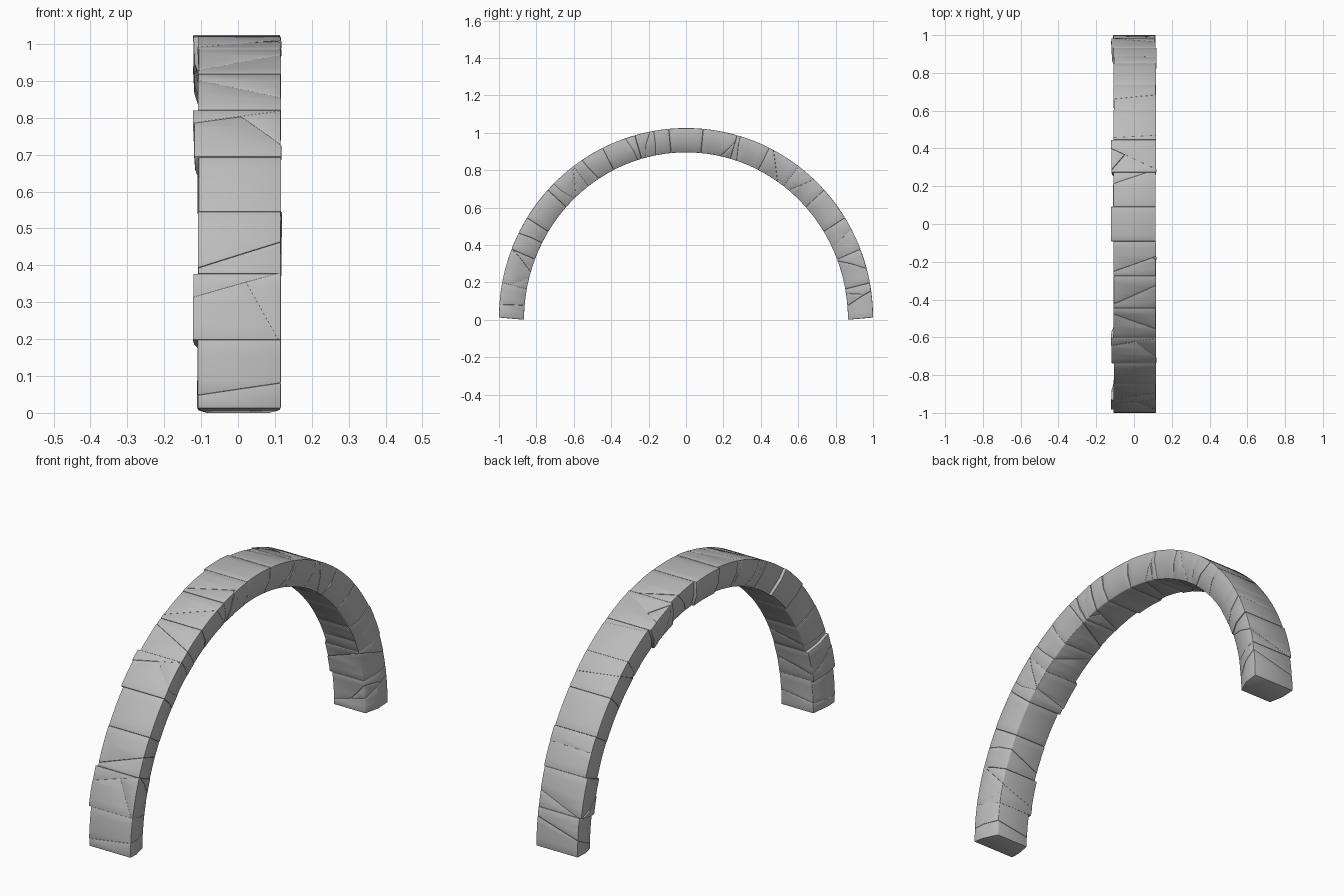
import bpy, bmesh, math, random
from mathutils import Vector

random.seed(7)
if "Cube" in bpy.data.objects:
    bpy.data.objects.remove(bpy.data.objects["Cube"])

BLOCKS = 17
RINGS = 6
PROUD = {1, 4, 8, 10, 15}      # blocks that stick out on the -x side

stone = bpy.data.materials.new("grey_stone")
stone.use_nodes = True
GREY = (0.5, 0.5, 0.5, 1)
stone.diffuse_color = GREY
stone.node_tree.nodes["Principled BSDF"].inputs["Base Color"].default_value = GREY


def arch_point(t, depth, x):
    """Point on the arch: depth 0 is the outer curve, 1 the inner curve."""
    outer = Vector((0, -math.cos(t), 0.012 + 1.013 * math.sin(t)))
    inner = Vector((0, -0.866 * math.cos(t), 0.895 * math.sin(t)))
    p = outer.lerp(inner, depth)
    p.x = x
    return p


def block_mesh(t0, t1, left, right, ridge):
    """Wedge stone with a flat back and hewn, chamfered inner edges."""
    bm = bmesh.new()
    rings = []
    for i in range(RINGS):
        t = t0 + (t1 - t0) * i / (RINGS - 1)
        # the side ridge slants from one end of the stone to the other
        r = ridge[0] + (ridge[1] - ridge[0]) * i / (RINGS - 1)
        section = [(0, right), (r, right - 0.003), (1, right - 0.028),
                   (1, left + 0.024), (r, left + 0.003), (0, left)]
        rings.append([bm.verts.new(arch_point(t, d, x)) for d, x in section])
    for a, b in zip(rings, rings[1:]):
        for j in range(len(a)):
            k = (j + 1) % len(a)
            bm.faces.new((a[j], a[k], b[k], b[j]))
    bm.faces.new(rings[0])
    bm.faces.new(rings[-1])
    bmesh.ops.recalc_face_normals(bm, faces=bm.faces)
    return bm


def cut(bm, point, normal):
    """Keep the part of the stone behind the plane and close it."""
    bmesh.ops.bisect_plane(bm, geom=bm.verts[:] + bm.edges[:] + bm.faces[:],
                           plane_co=point, plane_no=normal, clear_outer=True)
    rim = [e for e in bm.edges if e.is_boundary]
    if rim:
        bmesh.ops.edgeloop_fill(bm, edges=rim)
    bmesh.ops.recalc_face_normals(bm, faces=bm.faces)


def split(bm, point, normal):
    other = bm.copy()
    cut(bm, point, normal)
    cut(other, point, -normal)
    return [bm, other]


def soften(bm, width):
    """Worn edges along every sharp edge."""
    sharp = [e for e in bm.edges if len(e.link_faces) == 2
             and e.calc_face_angle(0) > 0.6]
    bmesh.ops.bevel(bm, geom=sharp, offset=width, segments=2, profile=0.5,
                    affect='EDGES', clamp_overlap=True)


def crack_plane(t0, t1, middle):
    """Slanted plane running across a stone."""
    t = t0 + (t1 - t0) * middle
    tangent = Vector((0, math.sin(t), math.cos(t)))
    radial = Vector((0, -math.cos(t), math.sin(t)))
    normal = (tangent + radial * random.uniform(-0.8, 0.8)
              + Vector((random.uniform(-0.55, 0.55), 0, 0))).normalized()
    return arch_point(t, 0.5, 0), normal


stones = []
step = math.pi / BLOCKS
for n in range(BLOCKS):
    t0, t1 = n * step, (n + 1) * step
    left = -0.12 if n in PROUD else -0.108
    right = 0.119 - random.uniform(0, 0.005)
    ridge = (random.uniform(0.35, 0.6), random.uniform(0.35, 0.6))
    pieces = [block_mesh(t0, t1, left, right, ridge)]

    # cracks through most of the stones
    if n % 5 != 3:
        pieces = split(pieces[0], *crack_plane(t0, t1, random.uniform(0.3, 0.7)))
    if n % 3 == 1 and len(pieces) == 2:
        point, normal = crack_plane(t0, t1, 0.5)
        lean = (normal + Vector((random.choice((-1, 1)) * 1.2, 0, 0))).normalized()
        point.x = math.copysign(0.07, lean.x)
        pieces = split(pieces[0], point, lean) + pieces[1:]

    # gather the pieces of this stone in one object
    mesh = bpy.data.meshes.new(f"arch_stone_{n + 1:02d}")
    joined = bmesh.new()
    for piece in pieces:
        if not piece.faces:
            continue
        soften(piece, random.uniform(0.003, 0.005))
        shift = random.uniform(-0.003, 0.001)
        bmesh.ops.translate(piece, verts=piece.verts, vec=(shift, 0, 0))
        part = bpy.data.meshes.new("piece")
        piece.to_mesh(part)
        piece.free()
        joined.from_mesh(part)
        bpy.data.meshes.remove(part)
    joined.to_mesh(mesh)
    joined.free()
    mesh.materials.append(stone)
    obj = bpy.data.objects.new(mesh.name, mesh)
    bpy.context.collection.objects.link(obj)
    stones.append(obj)

# smooth curved backs, crisp joints
bpy.ops.object.select_all(action='DESELECT')
for obj in stones:
    obj.select_set(True)
bpy.context.view_layer.objects.active = stones[0]
bpy.ops.object.shade_smooth_by_angle(angle=math.radians(35))
